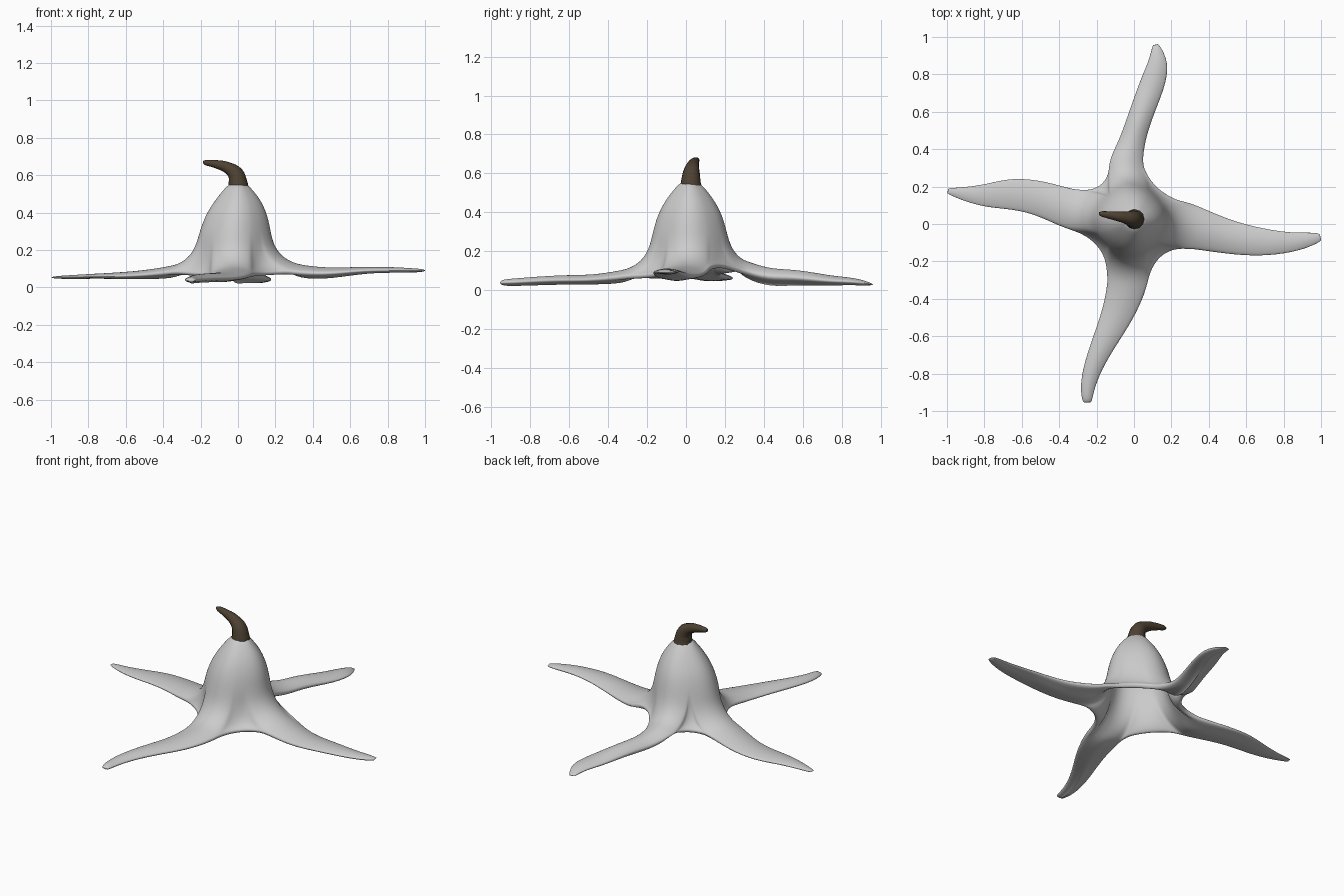
import bpy, bmesh, math
from mathutils import Vector

cube = bpy.data.objects.get("Cube")
if cube:
    bpy.data.objects.remove(cube)


def material(name, color):
    m = bpy.data.materials.new(name)
    m.use_nodes = True
    m.diffuse_color = (*color, 1)
    m.node_tree.nodes["Principled BSDF"].inputs["Base Color"].default_value = (*color, 1)
    return m


grey = material("pale grey", (0.6, 0.6, 0.6))
brown = material("dark brown", (0.075, 0.053, 0.032))

# Arm sections from root to tip: x, y, half width, crest height, thickness
ARMS = [
    [(.36, -.03, .115, .118, .075), (.5, -.07, .095, .104, .058), (.68, -.1, .078, .113, .036),
     (.85, -.1, .054, .109, .03), (.95, -.08, .038, .102, .022), (1.0, -.07, .02, .098, .014)],
    [(-.04, .34, .095, .14, .09), (-.01, .44, .075, .108, .095), (.03, .57, .07, .108, .085),
     (.1, .75, .074, .072, .05), (.135, .87, .058, .065, .04), (.115, .965, .016, .034, .014)],
    [(-.36, .085, .11, .115, .07), (-.5, .14, .097, .092, .048), (-.65, .165, .088, .08, .034),
     (-.79, .15, .064, .073, .026), (-.91, .16, .038, .065, .02), (-1.0, .178, .015, .06, .012)],
    [(-.04, -.34, .11, .1, .07), (-.085, -.48, .09, .078, .05), (-.155, -.62, .07, .078, .05),
     (-.22, -.76, .054, .07, .046), (-.252, -.88, .042, .06, .04), (-.25, -.96, .026, .054, .034)],
]
# Bell rings from the neck to the waist: radius, height, sideways lean
BELL = [(.042, .56, 0), (.08, .52, 0), (.12, .47, 0), (.155, .41, -.006),
        (.178, .35, -.011), (.195, .28, -.016)]
# Hem between one arm and the next: reach from the centre, height
HEMS = [(.16, .17), (.185, .12), (.16, .07), (.15, .09)]
CENTRE_Y = .02
ACROSS, HEM, BLEND = 7, 6, 5
SPREAD = math.radians(31)
THICKNESS, SKIRT = .1, .03


def bezier(a, b, c, t):
    return a * (1 - t) ** 2 + b * 2 * t * (1 - t) + c * t * t


def arm_section(arm, i):
    """Lens-shaped section, counter-clockwise: pairs of crest point and thickness."""
    x, y, half, z, thick = arm[i]
    before, after = arm[max(i - 1, 0)], arm[min(i + 1, len(arm) - 1)]
    side = Vector((before[1] - after[1], after[0] - before[0], 0)).normalized()
    points = []
    for k in range(ACROSS):
        t = 2 * k / (ACROSS - 1) - 1
        crest = Vector((x, y, z - .45 * thick * t * t)) + side * half * t
        points.append((crest, thick * (1 - .65 * t * t)))
    return points


# Column angles at the waist, and where each column ends at the hem
angles, ends, is_arm = [], [], []
headings = [math.atan2(a[0][1], a[0][0]) % math.tau for a in ARMS]
headings[0] -= math.tau
for n, arm in enumerate(ARMS):
    root = arm_section(arm, 0)
    following = arm_section(ARMS[(n + 1) % 4], 0)
    turn = headings[(n + 1) % 4] + (math.tau if n == 3 else 0)
    for k, end in enumerate(root):
        angles.append(headings[n] + SPREAD * (2 * k / (ACROSS - 1) - 1))
        ends.append(end)
        is_arm.append(True)
    middle = (headings[n] + turn) / 2
    reach, height = HEMS[n]
    pull = Vector((reach * math.cos(middle), CENTRE_Y + reach * math.sin(middle), height))
    for k in range(1, HEM):
        t = k / HEM
        angles.append(headings[n] + SPREAD + t * (turn - headings[n] - 2 * SPREAD))
        ends.append((bezier(root[-1][0], pull, following[0][0], t), SKIRT))
        is_arm.append(False)

# Peel: bell, flared skirt and four arms in one skin
bm = bmesh.new()
weights = bm.verts.layers.deform.verify()


def skin_vert(co, thick):
    v = bm.verts.new(co)
    v[weights][0] = thick / THICKNESS
    return v


def bridge(upper, lower, closed):
    n = len(upper)
    for i in range(n if closed else n - 1):
        k = (i + 1) % n
        bm.faces.new((upper[i], lower[i], lower[k], upper[k]))


rows = []
for r, z, lean in BELL:
    ring = []
    for a in angles:
        narrow = r * (1 - .07 * math.sin(2 * a) ** 2)
        ring.append(skin_vert((lean + narrow * math.cos(a),
                               CENTRE_Y + narrow * math.sin(a), z), SKIRT))
    rows.append(ring)
waist = [v.co.copy() for v in rows[-1]]
for j in range(1, BLEND + 1):
    t = j / BLEND
    ring = []
    for top, (end, thick), on_arm in zip(waist, ends, is_arm):
        outward = 1.14 if on_arm else 1.06
        control = Vector((top.x * outward, top.y * outward, end.z + .02))
        ring.append(skin_vert(bezier(top, control, end, t), SKIRT + (thick - SKIRT) * t * t))
    rows.append(ring)
for upper, lower in zip(rows, rows[1:]):
    bridge(upper, lower, True)
for n, arm in enumerate(ARMS):
    start = n * (ACROSS + HEM - 1)
    previous = rows[-1][start:start + ACROSS]
    for i in range(1, len(arm)):
        section = [skin_vert(*p) for p in arm_section(arm, i)]
        bridge(previous, section, False)
        previous = section

mesh = bpy.data.meshes.new("peel")
bm.to_mesh(mesh)
bm.free()
mesh.materials.append(grey)
mesh.shade_smooth()
peel = bpy.data.objects.new("peel", mesh)
bpy.context.collection.objects.link(peel)
peel.vertex_groups.new(name="flesh")
shell = peel.modifiers.new("thickness", "SOLIDIFY")
shell.thickness = THICKNESS
shell.offset = -1
shell.vertex_group = "flesh"
smooth = peel.modifiers.new("smooth", "SUBSURF")
smooth.levels = smooth.render_levels = 2

# Stem: tapering bent tube
curve = bpy.data.curves.new("stem", "CURVE")
curve.dimensions = "3D"
curve.bevel_depth = 1
curve.bevel_resolution = 4
curve.use_fill_caps = True
path = [(.002, .025, .53, .056), (0, .025, .56, .05), (-.012, .028, .605, .043),
        (-.055, .036, .64, .031), (-.12, .046, .66, .022), (-.172, .054, .668, .015),
        (-.187, .056, .67, .007)]
spline = curve.splines.new("BEZIER")
spline.bezier_points.add(len(path) - 1)
for point, (x, y, z, r) in zip(spline.bezier_points, path):
    point.co = (x, y, z)
    point.radius = r
    point.handle_left_type = point.handle_right_type = "AUTO"
spline.resolution_u = 5
curve.materials.append(brown)
stem = bpy.data.objects.new("stem", curve)
bpy.context.collection.objects.link(stem)
bpy.ops.object.select_all(action="DESELECT")
stem.select_set(True)
bpy.context.view_layer.objects.active = stem
bpy.ops.object.convert(target="MESH")
bpy.ops.object.shade_smooth_by_angle()
